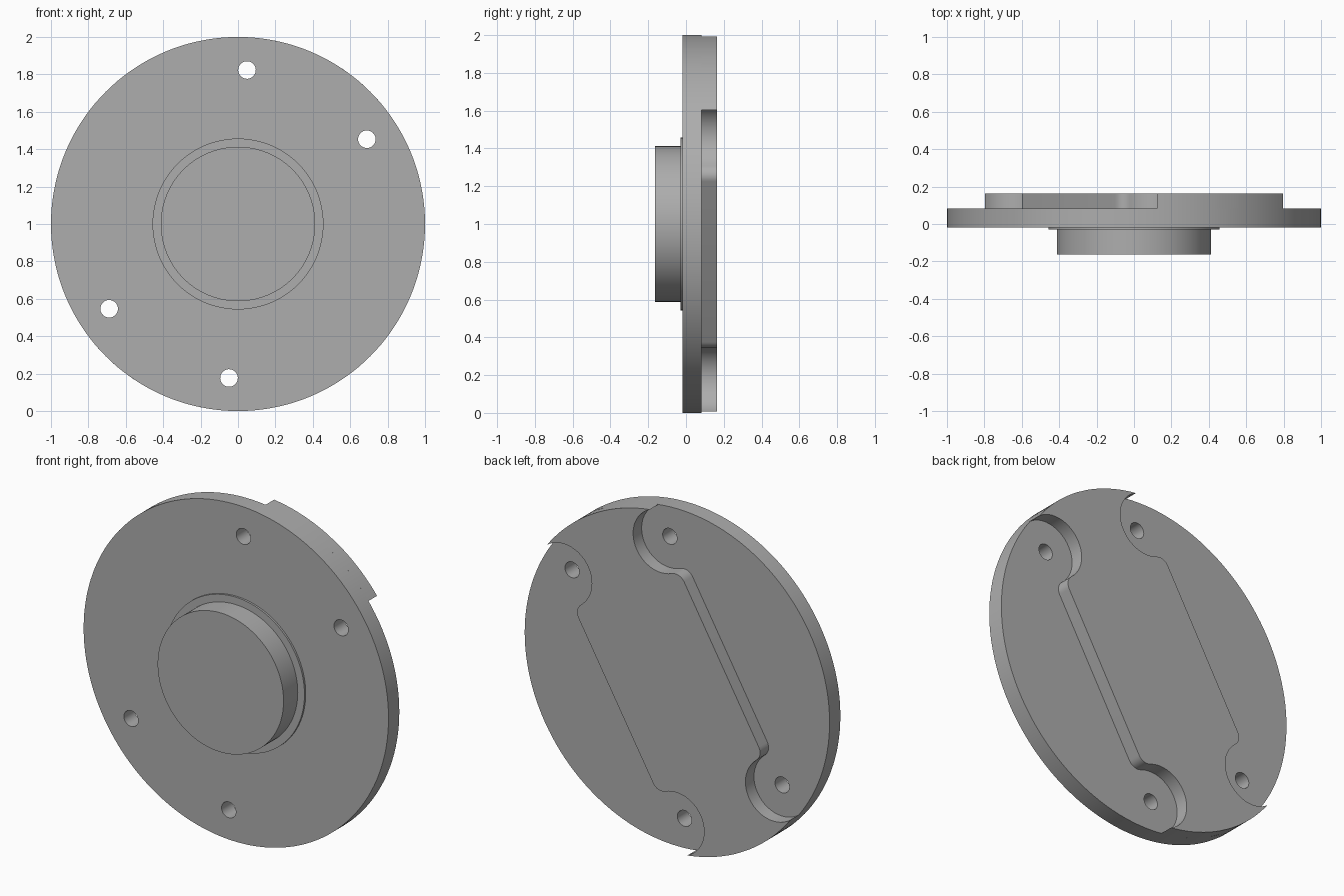
import bpy, bmesh
from math import sin, cos, atan2, acos, hypot, radians, pi

old = bpy.data.objects.get("Cube")
if old:
    bpy.data.objects.remove(old, do_unlink=True)

# Single metal grey
grey = bpy.data.materials.new("metal_grey")
grey.use_nodes = True
colour = (0.42, 0.42, 0.42, 1)
grey.diffuse_color = colour
grey.node_tree.nodes["Principled BSDF"].inputs["Base Color"].default_value = colour

CENTRE_Z = 1.0
TILT = radians(60)              # direction of the raised bar
FRONT, BACK = -0.018, 0.083     # plate faces
DEPTH = 0.163                   # outermost faces
HOLE_U, HOLE_V, HOLE_R = 0.737, 0.37, 0.047


def arc(cu, cv, r, start, end, n):
    return [(cu + r * cos(start + (end - start) * i / n),
             cv + r * sin(start + (end - start) * i / n)) for i in range(n + 1)]


def circle(r, n, cu=0.0, cv=0.0):
    return arc(cu, cv, r, 0, 2 * pi, n)[:-1]


def prism(name, outline, y0, y1):
    """Extrude an outline, given along and across the bar, from y0 to y1."""
    bm = bmesh.new()
    verts = [bm.verts.new((u * cos(TILT) + v * sin(TILT), y0,
                           CENTRE_Z + u * sin(TILT) - v * cos(TILT))) for u, v in outline]
    face = bm.faces.new(verts)
    new = bmesh.ops.extrude_face_region(bm, geom=[face])["geom"]
    bmesh.ops.translate(bm, vec=(0, y1 - y0, 0),
                        verts=[g for g in new if isinstance(g, bmesh.types.BMVert)])
    bmesh.ops.recalc_face_normals(bm, faces=bm.faces)
    mesh = bpy.data.meshes.new(name)
    bm.to_mesh(mesh)
    bm.free()
    obj = bpy.data.objects.new(name, mesh)
    bpy.context.collection.objects.link(obj)
    mesh.materials.append(grey)
    return obj


def smooth(obj):
    bpy.ops.object.select_all(action="DESELECT")
    obj.select_set(True)
    bpy.context.view_layer.objects.active = obj
    bpy.ops.object.shade_smooth_by_angle(angle=radians(30))


# Round plate with four through holes
plate = prism("round_plate", circle(1, 144), FRONT, BACK)
for su in (1, -1):
    for sv in (1, -1):
        cutter = prism("hole_cutter", circle(HOLE_R, 32, su * HOLE_U, sv * HOLE_V), -0.3, 0.3)
        cutter.hide_render = True
        cutter.hide_viewport = True
        cut = plate.modifiers.new("hole", "BOOLEAN")
        cut.operation = "DIFFERENCE"
        cut.solver = "EXACT"
        cut.object = cutter
# Bake the cuts and drop the cutters
bpy.context.view_layer.update()
baked = bpy.data.meshes.new_from_object(
    plate.evaluated_get(bpy.context.evaluated_depsgraph_get()))
plate.modifiers.clear()
plate.data = baked
for obj in [o for o in bpy.data.objects if o.name.startswith("hole_cutter")]:
    bpy.data.objects.remove(obj, do_unlink=True)

# Raised bar on the back: straight sides, rounded shoulders, pockets round the holes
HALF_W, SIDE_END, FILLET, POCKET = 0.40, 0.49, 0.064, 0.185
fillet_v = HALF_W - FILLET
to_hole = atan2(HOLE_V - fillet_v, HOLE_U - SIDE_END)
rho = hypot(HOLE_U, HOLE_V)
rim = atan2(HOLE_V, HOLE_U) - acos((1 + rho ** 2 - POCKET ** 2) / (2 * rho))
pocket_end = atan2(sin(rim) - HOLE_V, cos(rim) - HOLE_U) + 2 * pi

quarter = arc(SIDE_END, fillet_v, FILLET, pi / 2, to_hole, 8)
quarter += arc(HOLE_U, HOLE_V, POCKET, to_hole + pi, pocket_end, 24)[1:]
quarter += arc(0, 0, 1, rim, 0, 10)[1:-1]
half = quarter + [(u, -v) for u, v in reversed(quarter)]
bar = prism("raised_back_bar", half + [(-u, -v) for u, v in half], BACK, DEPTH)

# Front boss on a thin shoulder
shoulder = prism("boss_shoulder", circle(0.457, 96), -0.03, FRONT)
boss = prism("front_boss", circle(0.413, 96), -DEPTH, -0.03)

for part in (plate, bar, shoulder, boss):
    smooth(part)
